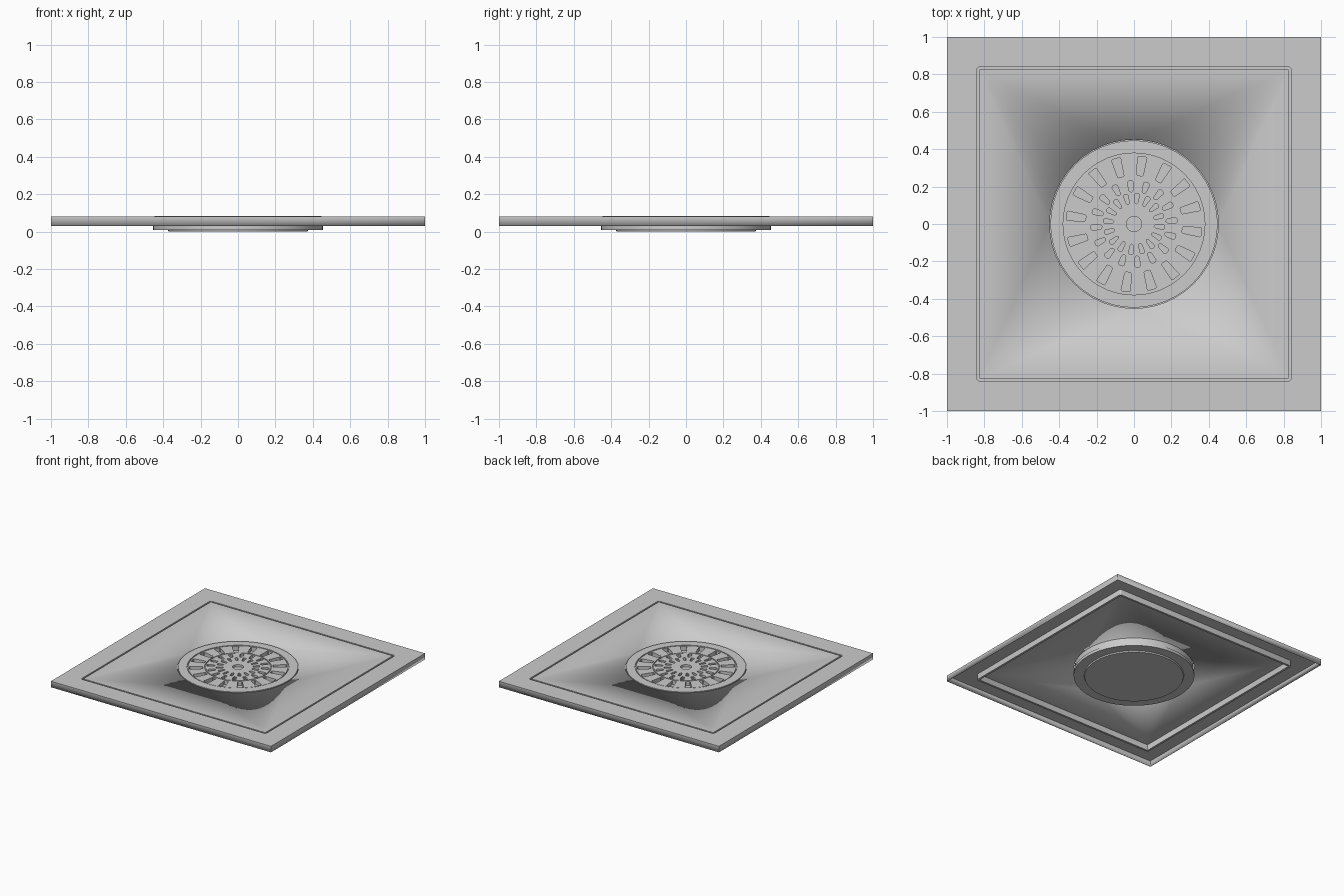
import bpy, bmesh, math
from mathutils import Vector

cube = bpy.data.objects.get("Cube")
if cube:
    bpy.data.objects.remove(cube, do_unlink=True)

TAU = math.tau
SEGMENTS = 48
TOP, BASE = 0.08, 0.03

metal = bpy.data.materials.new("brushed grey")
metal.use_nodes = True
GREY = (0.6, 0.6, 0.6, 1)
metal.diffuse_color = GREY
for node in metal.node_tree.nodes:
    if node.type == 'BSDF_PRINCIPLED':
        node.inputs["Base Color"].default_value = GREY


def make_object(name, bm):
    mesh = bpy.data.meshes.new(name)
    bm.to_mesh(mesh)
    bm.free()
    obj = bpy.data.objects.new(name, mesh)
    bpy.context.collection.objects.link(obj)
    mesh.materials.append(metal)
    return obj


def activate(obj):
    bpy.ops.object.select_all(action='DESELECT')
    obj.select_set(True)
    bpy.context.view_layer.objects.active = obj


def square(half, radius=0, steps=4):
    """Outline of a square, with rounded corners if a radius is given."""
    points = []
    for k in range(4):
        middle = (k + 0.5) * TAU / 4
        cx = math.copysign(half - radius, math.cos(middle))
        cy = math.copysign(half - radius, math.sin(middle))
        for i in range(steps if radius else 1):
            a = (k + i / (steps - 1)) * TAU / 4
            points.append((cx + radius * math.cos(a), cy + radius * math.sin(a)))
    return points


def circle(radius):
    return [(radius * math.cos(i * TAU / SEGMENTS), radius * math.sin(i * TAU / SEGMENTS))
            for i in range(SEGMENTS)]


def add_loop(bm, outline, z):
    verts = [bm.verts.new((x, y, z)) for x, y in outline]
    edges = [bm.edges.new((v, verts[(i + 1) % len(verts)])) for i, v in enumerate(verts)]
    return verts, edges


def bridge(bm, a, b):
    n = len(a[0])
    for i in range(n):
        j = (i + 1) % n
        bm.faces.new((a[0][i], a[0][j], b[0][j], b[0][i]))


def fill_between(bm, a, b):
    bmesh.ops.triangle_fill(bm, edges=a[1] + b[1], use_beauty=True, normal=(0, 0, 1))


# Pressed sheet tray: skirt, border, deep narrow channel, inner panel with round opening
bm = bmesh.new()
skirt = add_loop(bm, square(1), BASE)
rim = add_loop(bm, square(1), TOP)
channel = [add_loop(bm, square(h, r), z) for h, r, z in (
    (0.84, 0.016, TOP), (0.84, 0.016, BASE + 0.003),
    (0.827, 0.006, BASE + 0.003), (0.827, 0.006, TOP))]
opening = add_loop(bm, circle(0.451), TOP)
bridge(bm, skirt, rim)
fill_between(bm, rim, channel[0])
for upper, lower in zip(channel, channel[1:]):
    bridge(bm, upper, lower)
fill_between(bm, channel[3], opening)
bmesh.ops.recalc_face_normals(bm, faces=bm.faces)
bm.normal_update()
if sum(f.normal.z * f.calc_area() for f in bm.faces) < 0:
    bmesh.ops.reverse_faces(bm, faces=bm.faces)
tray = make_object("square_tray", bm)
sheet = tray.modifiers.new("sheet", 'SOLIDIFY')
sheet.thickness = 0.003
sheet.offset = -1

# Round drain body: flanged underside, raised collar and two ring grooves on top
profile = [(0, 0), (0.372, 0), (0.376, 0.01), (0.455, 0.01), (0.455, 0.033),
           (0.447, 0.033), (0.447, 0.085), (0.379, 0.085), (0.379, 0.075),
           (0.372, 0.075), (0.372, 0.083), (0.249, 0.083), (0.249, 0.075),
           (0.242, 0.075), (0.242, 0.083), (0, 0.083)]
bm = bmesh.new()
verts = [bm.verts.new((r, 0, z)) for r, z in profile]
edges = [bm.edges.new(pair) for pair in zip(verts, verts[1:])]
bmesh.ops.spin(bm, geom=verts + edges, cent=(0, 0, 0), axis=(0, 0, 1),
               angle=TAU, steps=SEGMENTS, use_duplicate=False)
bmesh.ops.remove_doubles(bm, verts=bm.verts, dist=0.0001)
bmesh.ops.recalc_face_normals(bm, faces=bm.faces)
drain = make_object("drain_grate", bm)


def add_prism(bm, outline, floor, ceiling=0.1):
    face = bm.faces.new([bm.verts.new((x, y, floor)) for x, y in outline])
    made = bmesh.ops.extrude_face_region(bm, geom=[face])["geom"]
    bmesh.ops.translate(bm, vec=Vector((0, 0, ceiling - floor)),
                        verts=[g for g in made if isinstance(g, bmesh.types.BMVert)])


def slot(inner, outer, w_in, w_out, bevel, angle):
    """Tapered radial slot with clipped corners, turned clockwise from +y."""
    right = [(w_in / 2 - bevel, inner), (w_in / 2, inner + bevel),
             (w_out / 2, outer - bevel), (w_out / 2 - bevel, outer)]
    outline = right + [(-x, y) for x, y in reversed(right)]
    c, s = math.cos(angle), math.sin(angle)
    return [(x * c + y * s, y * c - x * s) for x, y in outline]


# Three rings of slots and a central recess, cut into the grate
RINGS = [(0.26, 0.362, 0.034, 0.05, 0.004, 7),
         (0.172, 0.232, 0.022, 0.032, 0.008, -5),
         (0.108, 0.164, 0.016, 0.026, 0.007, 6)]
COUNT = 16
bm = bmesh.new()
for inner, outer, w_in, w_out, bevel, start in RINGS:
    for k in range(COUNT):
        angle = math.radians(start) + k * TAU / COUNT
        add_prism(bm, slot(inner, outer, w_in, w_out, bevel, angle), 0.05)
add_prism(bm, circle(0.041), 0.065)
bmesh.ops.recalc_face_normals(bm, faces=bm.faces)
cutter = make_object("slot_cutter", bm)
cutter.hide_render = True

cut = drain.modifiers.new("slots", 'BOOLEAN')
cut.operation = 'DIFFERENCE'
cut.solver = 'EXACT'
cut.object = cutter
activate(drain)
bpy.ops.object.modifier_apply(modifier=cut.name)
bpy.data.objects.remove(cutter, do_unlink=True)

for obj in (tray, drain):
    activate(obj)
    bpy.ops.object.shade_smooth_by_angle(angle=math.radians(30))
